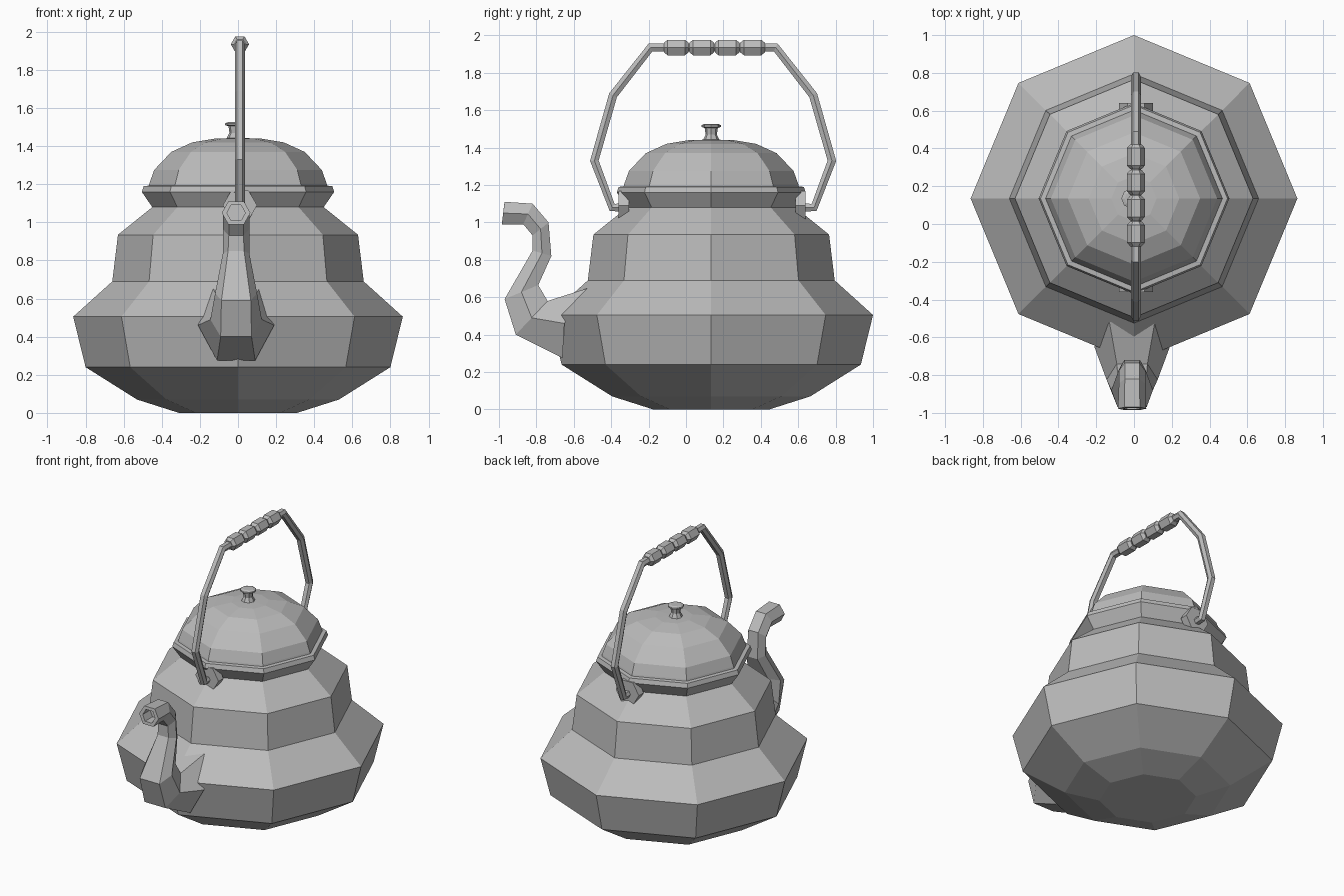
import bpy, bmesh, math
from mathutils import Vector

if "Cube" in bpy.data.objects:
    bpy.data.objects.remove(bpy.data.objects["Cube"])

CY = 0.135  # body axis in y

metal = bpy.data.materials.new("grey metal")
metal.use_nodes = True
GREY = (0.5, 0.5, 0.5, 1)
metal.diffuse_color = GREY
metal.node_tree.nodes["Principled BSDF"].inputs["Base Color"].default_value = GREY


def skin(name, rings, caps=(True, True)):
    """Join rings of points into a flat shaded shell."""
    bm = bmesh.new()
    loops = [[bm.verts.new(p) for p in ring] for ring in rings]
    n = len(loops[0])
    for a, b in zip(loops, loops[1:]):
        for i in range(n):
            j = (i + 1) % n
            bm.faces.new((a[i], a[j], b[j], b[i]))
    if caps[0]:
        bm.faces.new(loops[0][::-1])
    if caps[1]:
        bm.faces.new(loops[-1])
    bmesh.ops.recalc_face_normals(bm, faces=bm.faces)
    mesh = bpy.data.meshes.new(name)
    bm.to_mesh(mesh)
    bm.free()
    mesh.materials.append(metal)
    obj = bpy.data.objects.new(name, mesh)
    bpy.context.scene.collection.objects.link(obj)
    return obj


def turned(name, profile, sides=8, x=0.0, y=CY):
    """Revolve (radius, z) pairs about a vertical axis."""
    turn = [math.tau * i / sides for i in range(sides)]
    return skin(name, [[(x + r * math.cos(a), y + r * math.sin(a), z) for a in turn]
                       for r, z in profile])


def barrel(name, profile, x, z, sides=6):
    """Revolve (radius, y) pairs about an axis along y."""
    turn = [math.tau * i / sides for i in range(sides)]
    return skin(name, [[(x + r * math.cos(a), y, z + r * math.sin(a)) for a in turn]
                       for r, y in profile])


def hexagon(low, high, half, flat=0.55, x=0.0):
    """Six-sided section from a low and a high (y, z) point."""
    lo, hi = Vector(low), Vector(high)
    mid = (lo + hi) / 2
    corners = [(-flat, lo), (flat, lo), (1, mid), (flat, hi), (-flat, hi), (-1, mid)]
    return [(x + k * half, p.x, p.y) for k, p in corners]


# Body with its flared rim
turned("kettle_body", [(0.31, 0), (0.53, 0.07), (0.80, 0.24), (0.865, 0.505),
                       (0.66, 0.69), (0.63, 0.935), (0.45, 1.08), (0.505, 1.16),
                       (0.495, 1.19), (0.45, 1.195)])

# Domed lid and its knob
turned("lid", [(0.47, 1.185), (0.465, 1.205), (0.44, 1.275), (0.35, 1.37),
               (0.24, 1.42), (0.12, 1.44), (0.01, 1.443)])
turned("lid_knob", [(0.05, 1.43), (0.03, 1.47), (0.035, 1.505), (0.052, 1.51),
                    (0.052, 1.52), (0.035, 1.527)], x=-0.015)

# Curved spout, flaring where it meets the body, with a hollow mouth
base = [(-0.1, -0.66, 0.275), (0.1, -0.66, 0.275), (0.2, -0.65, 0.46),
        (0.12, -0.52, 0.65), (-0.12, -0.52, 0.65), (-0.2, -0.65, 0.46)]
spout = [base,
         hexagon((-0.91, 0.40), (-0.74, 0.58), 0.135, 0.6),
         hexagon((-0.97, 0.59), (-0.79, 0.665), 0.11, 0.7),
         hexagon((-0.82, 0.85), (-0.72, 0.82), 0.07, 0.6),
         hexagon((-0.82, 0.93), (-0.735, 1.0), 0.07),
         hexagon((-0.87, 0.99), (-0.82, 1.10), 0.07),
         hexagon((-0.985, 0.99), (-0.97, 1.11), 0.075),
         hexagon((-0.982, 1.01), (-0.973, 1.09), 0.048),
         hexagon((-0.90, 1.01), (-0.89, 1.09), 0.048)]
skin("spout", [[(x - 0.01, y, z) for x, y, z in ring] for ring in spout], (False, True))

# Bail handle, mirrored front to back about its centre
HX, HY, HZ = 0.01, 0.145, 1.935
half_path = [(0.47, 1.08), (0.54, 1.08), (0.635, 1.33), (0.535, 1.68), (0.335, HZ)]
path = [Vector((HY - d, z)) for d, z in half_path]
path += [Vector((HY + d, z)) for d, z in reversed(half_path)]
rings = []
for i, p in enumerate(path):
    before = (p - path[max(i - 1, 0)]).normalized()
    after = (path[min(i + 1, len(path) - 1)] - p).normalized()
    along = (before + after).normalized()
    normal = Vector((-along.y, along.x)) * 0.023
    rings.append(hexagon(p - normal, p + normal, 0.026, x=HX))
skin("handle", rings)

# Grip beads
for i in range(4):
    y = -0.052 + i * 0.136
    barrel(f"grip_bead_{i + 1}", [(0.03, y - 0.066), (0.048, y - 0.046),
                                  (0.048, y + 0.046), (0.03, y + 0.066)], HX, HZ)

# Lugs that hold the handle ends
for name, y in (("front_lug", -0.335), ("back_lug", 0.61)):
    barrel(name, [(0.09, y - 0.025), (0.09, y + 0.03)], HX, 1.09)
